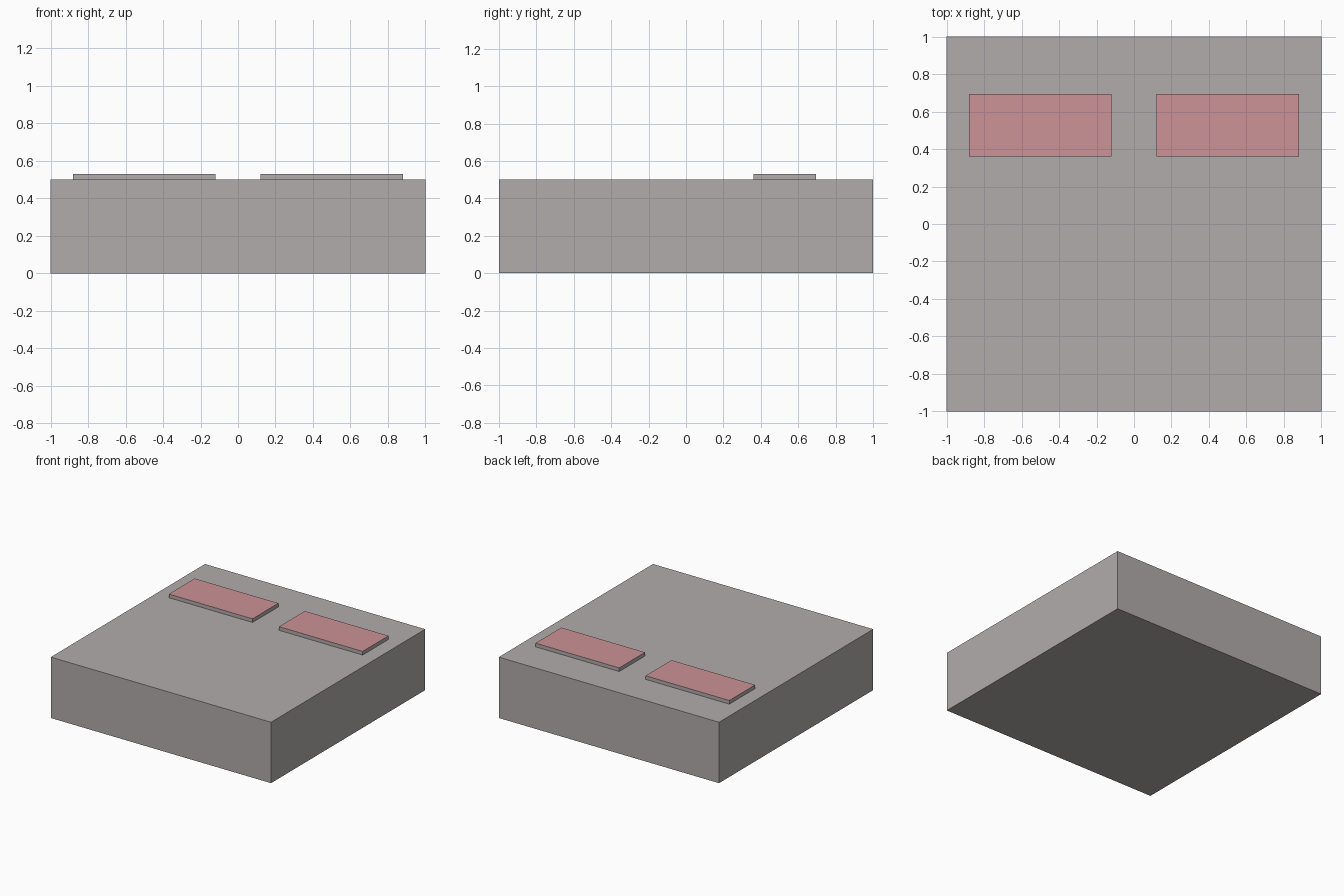
import bpy, bmesh

if "Cube" in bpy.data.objects:
    bpy.data.objects.remove(bpy.data.objects["Cube"])


def material(name, srgb):
    m = bpy.data.materials.new(name)
    lin = [((c / 255 + 0.055) / 1.055) ** 2.4 for c in srgb]
    m.diffuse_color = (*lin, 1.0)
    m.use_nodes = True
    m.node_tree.nodes["Principled BSDF"].inputs["Base Color"].default_value = m.diffuse_color
    return m


grey = material("warm_grey", (178, 172, 172))
pink = material("dusty_pink", (204, 147, 151))


def box(name, lo, hi, top=None):
    """Axis-aligned box; optional second material on its upper face."""
    bm = bmesh.new()
    bmesh.ops.create_cube(bm, size=1)
    for v in bm.verts:
        v.co = [(l + h) / 2 + c * (h - l) for c, l, h in zip(v.co, lo, hi)]
    bm.normal_update()
    if top:
        for f in bm.faces:
            f.material_index = int(f.normal.z > 0.9)
    me = bpy.data.meshes.new(name)
    bm.to_mesh(me)
    bm.free()
    me.materials.append(grey)
    if top:
        me.materials.append(top)
    ob = bpy.data.objects.new(name, me)
    bpy.context.collection.objects.link(ob)
    return ob


# Two slab halves meeting at the middle seam
box("front_slab", (-1, -1, 0), (1, 0, 0.5))
box("back_slab", (-1, 0, 0), (1, 1, 0.5))

# Mirrored pair of thin pads with pink tops
for side, x0, x1 in (("left", -0.88, -0.12), ("right", 0.12, 0.88)):
    box(side + "_pad", (x0, 0.36, 0.5), (x1, 0.695, 0.53), pink)
